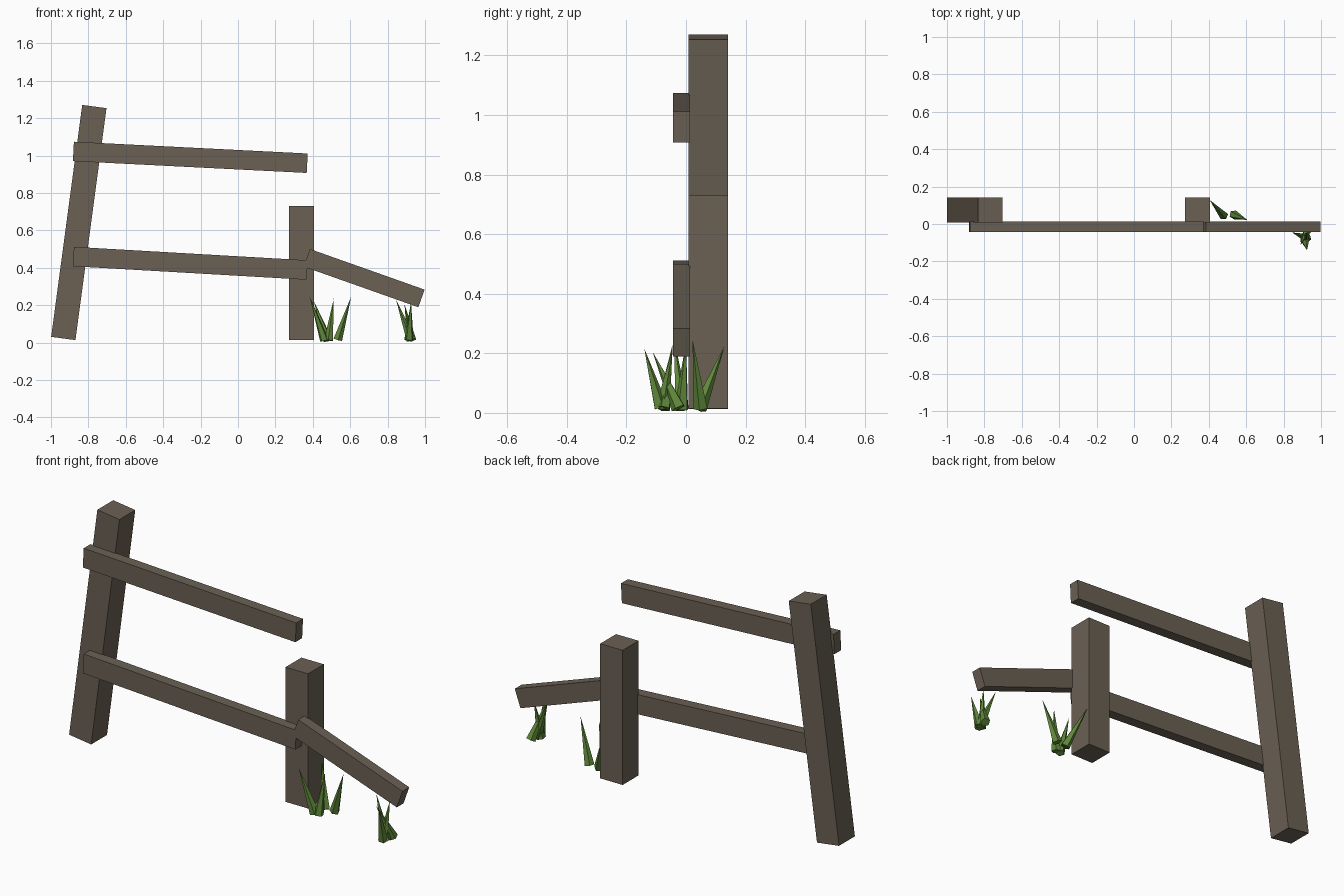
import bpy, bmesh, math
from mathutils import Vector, Matrix

if "Cube" in bpy.data.objects:
    bpy.data.objects.remove(bpy.data.objects["Cube"])


def material(name, rgb):
    m = bpy.data.materials.new(name)
    m.diffuse_color = (*rgb, 1.0)
    m.use_nodes = True
    m.node_tree.nodes["Principled BSDF"].inputs["Base Color"].default_value = m.diffuse_color
    return m


wood = material("weathered wood", (0.145, 0.118, 0.088))
green = material("grass green", (0.115, 0.245, 0.042))


def finish(bm, name, mat):
    mesh = bpy.data.meshes.new(name)
    bmesh.ops.recalc_face_normals(bm, faces=bm.faces)
    bm.to_mesh(mesh)
    bm.free()
    mesh.materials.append(mat)
    ob = bpy.data.objects.new(name, mesh)
    bpy.context.collection.objects.link(ob)
    return ob


def beam(name, start, end, height, y_min, y_max):
    """Square-ended timber between two (x, z) points."""
    dx, dz = end[0] - start[0], end[1] - start[1]
    centre = Vector(((start[0] + end[0]) / 2, (y_min + y_max) / 2,
                     (start[1] + end[1]) / 2))
    bm = bmesh.new()
    bmesh.ops.create_cube(bm, size=1, matrix=(
        Matrix.Translation(centre)
        @ Matrix.Rotation(-math.atan2(dz, dx), 4, 'Y')
        @ Matrix.Diagonal((math.hypot(dx, dz), y_max - y_min, height, 1))))
    return finish(bm, name, wood)


def grass_tuft(name, blades):
    """Tapering five-sided blades, each given by base and tip."""
    bm = bmesh.new()
    for i, (base, tip) in enumerate(blades):
        base, tip = Vector(base), Vector(tip)
        axis = tip - base
        bmesh.ops.create_cone(
            bm, cap_ends=True, segments=5, radius1=0.025, radius2=0.0,
            depth=axis.length, matrix=(
                Matrix.Translation((base + tip) / 2)
                @ axis.to_track_quat('Z', 'Y').to_matrix().to_4x4()
                @ Matrix.Rotation(i * 1.1, 4, 'Z')))
    bmesh.ops.remove_doubles(bm, verts=bm.verts, dist=0.0001)
    return finish(bm, name, green)


# Posts
beam("leaning_post", (-0.934, 0.022), (-0.768, 1.262), 0.131, 0.008, 0.141)
beam("short_post", (0.34, 0.014), (0.34, 0.73), 0.132, 0.008, 0.141)

# Rails
beam("upper_rail", (-0.88, 1.022), (0.37, 0.959), 0.104, -0.043, 0.014)
beam("lower_rail", (-0.88, 0.460), (0.37, 0.388), 0.104, -0.043, 0.014)
beam("fallen_rail", (0.368, 0.453), (0.981, 0.236), 0.1, -0.0435, 0.0135)

# Grass
grass_tuft("grass_by_short_post", [
    ((0.462, -0.015, 0.013), (0.383, -0.04, 0.247)),
    ((0.480, 0.045, 0.014), (0.405, 0.128, 0.223)),
    ((0.485, -0.015, 0.012), (0.512, 0.0, 0.235)),
    ((0.533, 0.050, 0.016), (0.605, 0.022, 0.245)),
])
grass_tuft("grass_by_fallen_rail", [
    ((0.925, -0.075, 0.014), (0.845, -0.045, 0.230)),
    ((0.915, -0.085, 0.018), (0.925, -0.140, 0.216)),
    ((0.930, -0.025, 0.016), (0.890, -0.112, 0.205)),
    ((0.910, -0.080, 0.014), (0.925, -0.045, 0.215)),
])
